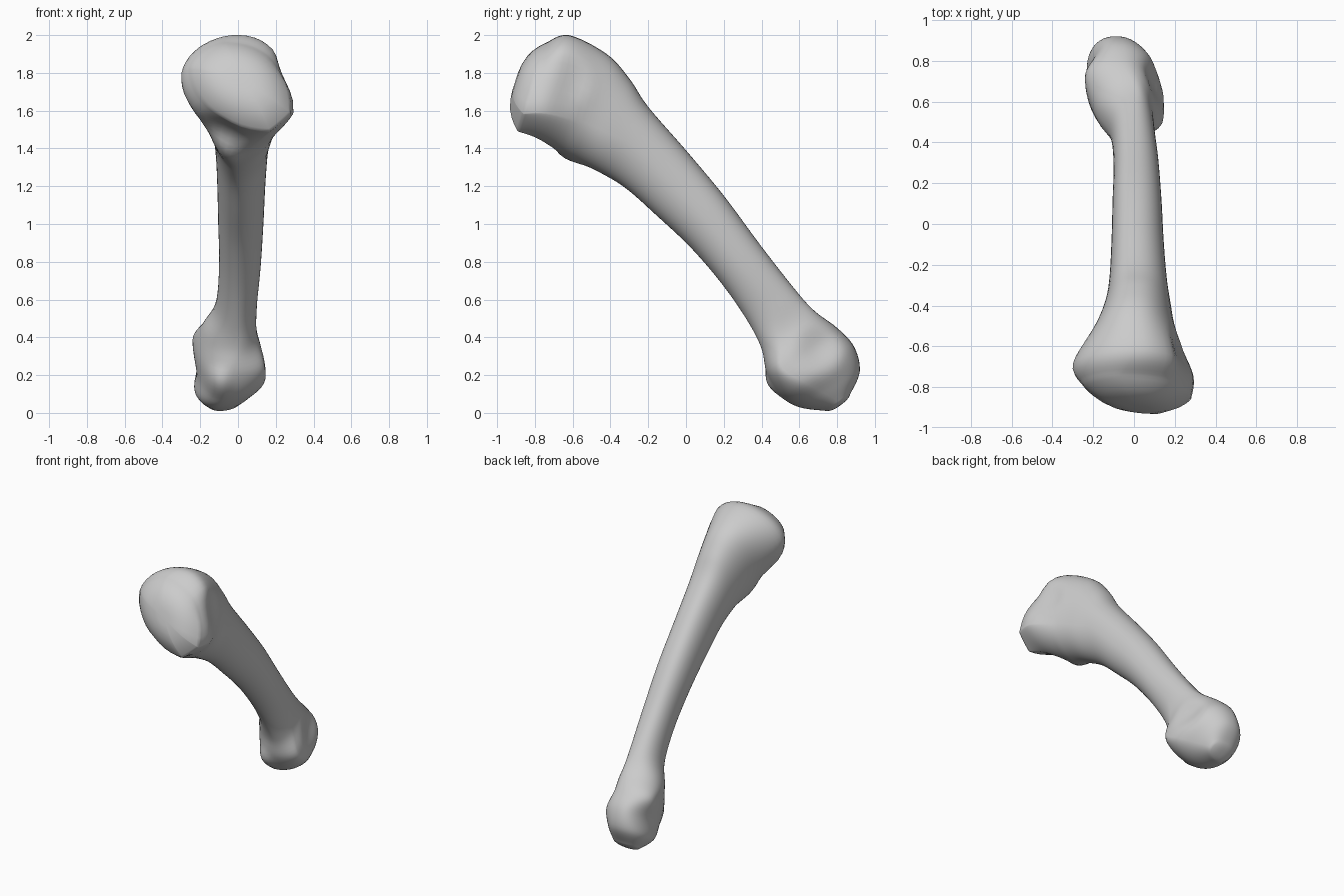
import bpy, bmesh
from math import sin, cos, pi
from mathutils import Vector

default_cube = bpy.data.objects.get("Cube")
if default_cube:
    bpy.data.objects.remove(default_cube, do_unlink=True)

# Bone material
bone_grey = bpy.data.materials.new("bone_grey")
bone_grey.use_nodes = True
colour = (0.6, 0.6, 0.6, 1)
bone_grey.diffuse_color = colour
bone_grey.node_tree.nodes["Principled BSDF"].inputs["Base Color"].default_value = colour

# Sections from the broad base down to the rounded head:
# upper edge y z, lower edge y z, right x, its height, left x, its height, crest x, keel x
SECTIONS = [
    (-.74, 1.96, -.89, 1.49, -.25, .4, .28, -.6, -.06, .17),
    (-.62, 2, -.78, 1.45, -.3, .15, .29, -.5, 0, .12),
    (-.42, 1.9, -.62, 1.35, -.19, .1, .21, -.3, 0, 0),
    (-.3, 1.77, -.47, 1.28, -.14, 0, .18, -.2, 0, 0),
    (-.2, 1.62, -.32, 1.19, -.12, 0, .16, 0, 0, 0),
    (0, 1.39, -.15, 1.04, -.11, 0, .145, 0, 0, 0),
    (.2, 1.15, .03, .87, -.105, 0, .135, 0, 0, 0),
    (.4, .88, .2, .67, -.1, 0, .12, 0, 0, 0),
    (.58, .65, .33, .48, -.12, 0, .1, 0, 0, 0),
    (.68, .54, .4, .34, -.19, .1, .1, -.3, 0, 0),
    (.8, .45, .43, .2, -.24, .5, .14, -.6, -.07, -.05),
    (.89, .35, .5, .09, -.22, 0, .14, -.4, -.09, -.07),
    (.92, .22, .6, .03, -.23, 0, .07, -.2, -.09, -.1),
    (.87, .1, .75, .01, -.17, 0, .01, 0, -.08, -.1),
]
SIDES, STEPS = 48, 6


def blend(a, b, c, d, u):
    """Smooth spline between b and c."""
    return b + u * (c - a + u * (2 * a - 5 * b + 4 * c - d + u * (3 * (b - c) + d - a))) / 2


def section_at(t):
    last = len(SECTIONS) - 1
    i = min(int(t), last - 1)
    near = [SECTIONS[min(max(i + k, 0), last)] for k in (-1, 0, 1, 2)]
    return [blend(*values, t - i) for values in zip(*near)]


def ring_at(t):
    ty, tz, by, bz, xr, hr, xl, hl, crest, keel = section_at(t)
    flare = max(0, 1 - t / 2)
    points = []
    for k in range(SIDES):
        angle = 2 * pi * k / SIDES
        s, c = sin(angle), cos(angle)
        side, height = (xl, hl) if s >= 0 else (xr, hr)
        mid, end, e = (crest, 1, .9) if c >= 0 else (keel, -1, 1.05)
        # The base is cut away at its lower right and upper left
        if s >= 0 > c:
            e += .8 * flare
        elif s < 0 <= c:
            e += .3 * flare
        x = mid + (side - mid) * abs(s) ** e
        u = (height + (end - height) * abs(c) ** e + 1) / 2
        points.append(Vector((x, by + (ty - by) * u, bz + (tz - bz) * u)))
    return points


def mean(points):
    return sum(points, Vector()) / len(points)


# Loft the base cap, shaft and head as one skin
rings = [ring_at(i / STEPS) for i in range((len(SECTIONS) - 1) * STEPS + 1)]
base, tip = rings[0], rings[-1]


def cap(ring, push, scales):
    middle = mean(ring)
    return [[middle + (p - middle) * s + push * (1 - s ** 3) for p in ring] for s in scales]


base_push, tip_push = Vector((0, -.09, .03)), Vector((0, .01, -.013))
rings = cap(base, base_push, (.2, .4, .6, .75, .87, .95)) + rings
rings += cap(tip, tip_push, (.9, .75, .5, .2))

bm = bmesh.new()
loops = [[bm.verts.new(p) for p in ring] for ring in rings]
for a, b in zip(loops, loops[1:]):
    for k in range(SIDES):
        n = (k + 1) % SIDES
        bm.faces.new((a[k], a[n], b[n], b[k]))
for loop in (loops[0], loops[-1]):
    centre = bm.verts.new(mean([v.co for v in loop]))
    for k in range(SIDES):
        bm.faces.new((loop[k], loop[(k + 1) % SIDES], centre))


def sculpt(centre, radius, push):
    """Push the surface near a point, fading out to the radius."""
    centre, push = Vector(centre), Vector(push)
    for v in bm.verts:
        d = (v.co - centre).length / radius
        if d < 1:
            v.co += push * (1 - d * d) ** 2


# Hollow beneath the base, joint facet on its side, and lower tubercle
sculpt((-.06, -.74, 1.55), .16, (0, .03, .03))
sculpt((.21, -.66, 1.76), .18, (-.05, .02, 0))
sculpt((-.08, -.6, 1.4), .15, (0, -.04, -.01))
# Side pit and lower lip of the head
sculpt((.1, .7, .33), .15, (-.03, 0, 0))
sculpt((-.12, .46, .15), .12, (0, -.03, 0))

bmesh.ops.recalc_face_normals(bm, faces=bm.faces)
mesh = bpy.data.meshes.new("foot_bone")
bm.to_mesh(mesh)
bm.free()
mesh.materials.append(bone_grey)
bone = bpy.data.objects.new("foot_bone", mesh)
bpy.context.collection.objects.link(bone)

# Smooth shading
bpy.context.view_layer.objects.active = bone
bone.select_set(True)
bpy.ops.object.shade_smooth_by_angle(angle=pi / 3)
